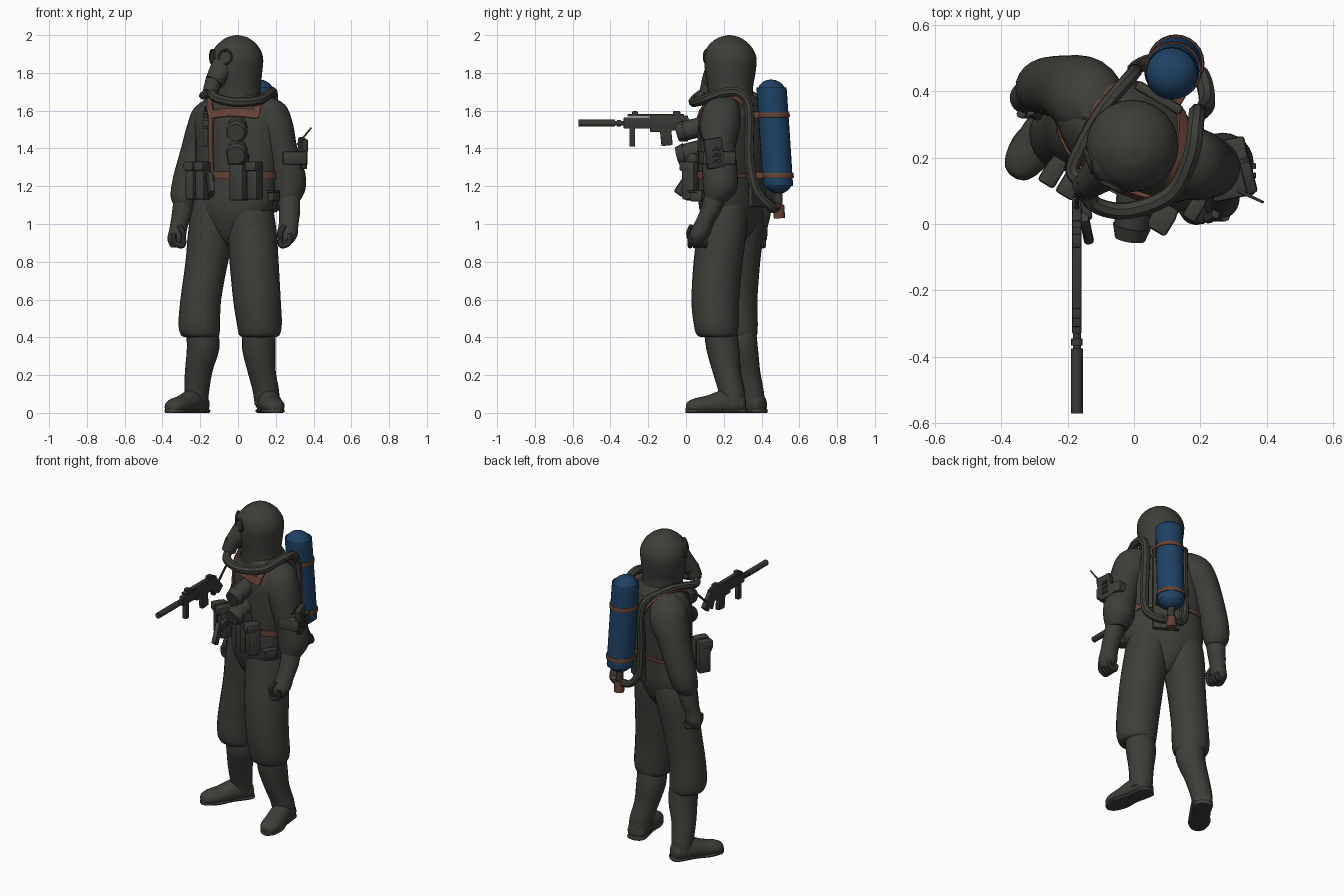
import bpy, bmesh, math
from mathutils import Vector, Matrix
from mathutils.bvhtree import BVHTree

if "Cube" in bpy.data.objects:
    bpy.data.objects.remove(bpy.data.objects["Cube"])


def make_material(name, red, green, blue):
    mat = bpy.data.materials.new(name)
    mat.use_nodes = True
    mat.diffuse_color = (red, green, blue, 1)
    mat.node_tree.nodes["Principled BSDF"].inputs["Base Color"].default_value = (red, green, blue, 1)
    return mat


SUIT = make_material("dark olive rubber", .047, .048, .04)
METAL = make_material("dark gunmetal", .038, .04, .034)
BLUE = make_material("tank blue", .013, .053, .127)
BROWN = make_material("brown leather", .135, .054, .037)
parts = []


def finish(name, bm, mat, matrix=None):
    """Turn a bmesh into a named object with one material."""
    if matrix:
        bm.transform(matrix)
    bmesh.ops.recalc_face_normals(bm, faces=bm.faces)
    mesh = bpy.data.meshes.new(name)
    bm.to_mesh(mesh)
    bm.free()
    mesh.materials.append(mat)
    ob = bpy.data.objects.new(name, mesh)
    bpy.context.collection.objects.link(ob)
    parts.append(ob)
    return ob


def smooth(rows, steps):
    """Catmull-Rom interpolation through rows of any width."""
    rows = [Vector(row) for row in rows]
    padded = [rows[0]] + rows + [rows[-1]]
    result = []
    for a, b, c, d in zip(padded, padded[1:], padded[2:], padded[3:]):
        for i in range(steps):
            t = i / steps
            result.append(b + (c - a) * t / 2 + (a * 2 - b * 5 + c * 4 - d) * t * t / 2
                          + (b * 3 - a - c * 3 + d) * t ** 3 / 2)
    return result + [rows[-1]]


def skin_rings(name, rings, mat, matrix=None):
    """Join closed rings of points into a capped solid that stays above the floor."""
    bm = bmesh.new()
    rings = [[bm.verts.new(p) for p in ring] for ring in rings]
    for low, high in zip(rings, rings[1:]):
        for i in range(len(low)):
            bm.faces.new((low[i - 1], low[i], high[i], high[i - 1]))
    bm.faces.new(rings[0])
    bm.faces.new(rings[-1])
    if matrix:
        bm.transform(matrix)
    for v in bm.verts:
        v.co.z = max(v.co.z, 0)
    return finish(name, bm, mat)


def loft(name, rows, mat, turn=0, matrix=None, sides=24):
    """Skin elliptical sections given as x, y, z, half width, half depth."""
    spin = Matrix.Rotation(turn, 3, 'Z')
    angles = [math.tau * i / sides for i in range(sides)]
    rings = [[Vector((x, y, z)) + spin @ Vector((max(wide, .003) * math.cos(a), max(deep, .003) * math.sin(a), 0))
              for a in angles] for x, y, z, wide, deep in smooth(rows, 4)]
    return skin_rings(name, rings, mat, matrix)


def limb(name, rows, mat=SUIT):
    return loft(name, [(x, y, z, r, r) for x, y, z, r in rows], mat)


def strap(name, points, surface, width):
    """Lay a flat ribbon along points onto a surface."""
    path = [surface.find_nearest(p)[:2] for p in smooth(points, 6)]
    rings = []
    for i, (spot, normal) in enumerate(path):
        along = path[min(i + 1, len(path) - 1)][0] - path[max(i - 1, 0)][0]
        side = normal.cross(along).normalized() * width / 2
        rings.append([spot + side - normal * .01, spot + side + normal * .009,
                      spot - side + normal * .009, spot - side - normal * .01])
    skin_rings(name, rings, BROWN)


def tube(name, points, radius, mat=SUIT, steps=6):
    """Sweep a round tube along points."""
    path = smooth(points, steps)
    curve = bpy.data.curves.new(name, 'CURVE')
    curve.dimensions = '3D'
    curve.bevel_depth = radius
    curve.bevel_resolution = 2
    curve.use_fill_caps = True
    spline = curve.splines.new('POLY')
    spline.points.add(len(path) - 1)
    for point, p in zip(spline.points, path):
        point.co = (*p, 1)
    temp = bpy.data.objects.new(name, curve)
    bpy.context.collection.objects.link(temp)
    mesh = bpy.data.meshes.new_from_object(temp.evaluated_get(bpy.context.evaluated_depsgraph_get()))
    bpy.data.objects.remove(temp)
    bm = bmesh.new()
    bm.from_mesh(mesh)
    bpy.data.meshes.remove(mesh)
    return finish(name, bm, mat)


def box(name, centre, size, mat=SUIT, turn=0, tilt=0, bevel=.01):
    bm = bmesh.new()
    bmesh.ops.create_cube(bm, size=1, matrix=Matrix.Diagonal((*size, 1)))
    bmesh.ops.bevel(bm, geom=bm.edges[:], offset=bevel, segments=2, affect='EDGES', profile=.5)
    return finish(name, bm, mat, Matrix.Translation(centre) @ Matrix.Rotation(turn, 4, 'Z')
                  @ Matrix.Rotation(tilt, 4, 'X'))


def cylinder(name, start, end, radius, mat=SUIT, tip=None):
    start, end = Vector(start), Vector(end)
    axis = end - start
    bm = bmesh.new()
    bmesh.ops.create_cone(bm, cap_ends=True, segments=20, radius1=radius,
                          radius2=radius if tip is None else tip, depth=axis.length)
    return finish(name, bm, mat, Matrix.Translation((start + end) / 2)
                  @ axis.to_track_quat('Z', 'Y').to_matrix().to_4x4())


# Torso, twisted towards the model's right
TWIST = math.radians(-31)
torso = loft("torso", [(-.03, .24, .89, .04, .05), (-.03, .24, .95, .12, .1), (-.025, .24, 1.08, .225, .145),
                       (-.01, .24, 1.25, .235, .145), (0, .245, 1.45, .245, .157), (0, .255, 1.57, .255, .155),
                       (0, .255, 1.64, .205, .125), (0, .24, 1.69, .11, .11)], SUIT, TWIST, sides=36)
skin = BVHTree.FromPolygons([v.co for v in torso.data.vertices], [p.vertices for p in torso.data.polygons])

# Baggy trouser legs, boots and feet
limb("left_trouser", [(.045, .21, 1.2, .1), (.06, .2, 1.08, .125), (.075, .19, .95, .13), (.085, .17, .8, .13),
                      (.1, .155, .6, .126), (.113, .16, .47, .119), (.113, .165, .41, .105), (.112, .175, .4, .07)])
limb("right_trouser", [(-.1, .28, 1.2, .1), (-.12, .285, 1.08, .125), (-.14, .285, .95, .125), (-.165, .28, .8, .113),
                       (-.197, .27, .6, .108), (-.205, .27, .47, .11), (-.2, .275, .41, .1), (-.195, .28, .4, .07)])
limb("left_boot", [(.112, .18, .45, .085), (.11, .195, .34, .088), (.125, .215, .22, .075),
                   (.147, .24, .12, .07), (.155, .25, .04, .066)])
limb("right_boot", [(-.19, .285, .45, .085), (-.185, .295, .34, .086), (-.208, .32, .22, .073),
                    (-.218, .345, .12, .066), (-.22, .36, .04, .06)])


def foot(side, heel, toe):
    heel, toe = Vector((*heel, 0)), Vector((*toe, 0))
    forward, up = (toe - heel).normalized(), Vector((0, 0, 1))
    frame = Matrix((up.cross(forward), up, forward)).transposed().to_4x4()
    frame.translation = heel
    reach = (toe - heel).length
    loft(side + "_foot", [(0, .04, -.055, .02, .03), (0, .045, -.035, .055, .055), (0, .055, .05, .06, .07),
                          (0, .04, reach * .7, .062, .052), (0, .035, reach, .058, .043),
                          (0, .03, reach + .04, .036, .03), (0, .025, reach + .05, .01, .015)], SUIT, 0, frame)
    loft(side + "_sole", [(0, .01, -.06, .02, .016), (0, .01, -.035, .058, .018), (0, .01, reach * .4, .054, .018),
                          (0, .01, reach * .8, .066, .018), (0, .01, reach + .03, .045, .018),
                          (0, .01, reach + .052, .012, .015)], SUIT, 0, frame)


foot("left", (.155, .26), (.19, .05))
foot("right", (-.215, .365), (-.335, .185))

# Sleeves, gloves and curled hands
limb("left_sleeve", [(.13, .2, 1.68, .03), (.16, .19, 1.63, .09), (.183, .18, 1.53, .108), (.222, .17, 1.4, .092),
                     (.262, .18, 1.27, .094), (.268, .18, 1.18, .088), (.266, .16, 1.12, .06)])
limb("right_sleeve", [(-.12, .35, 1.67, .04), (-.135, .37, 1.61, .1), (-.155, .39, 1.52, .115), (-.205, .41, 1.4, .097),
                      (-.255, .415, 1.25, .088), (-.28, .41, 1.15, .077), (-.285, .4, 1.1, .055)])
limb("left_glove", [(.268, .165, 1.18, .06), (.273, .13, 1.07, .056), (.268, .095, 1.0, .052),
                    (.26, .07, .94, .055), (.255, .06, .9, .035)])
limb("right_glove", [(-.28, .4, 1.16, .058), (-.298, .395, 1.05, .053), (-.315, .385, .98, .047),
                     (-.326, .38, .92, .048), (-.325, .375, .875, .03)])
for side, x, y, inward in (("left", .245, .06, -1), ("right", -.31, .37, 1)):
    for i in range(4):
        fy = y - .038 + i * .026
        tube(side + "_finger", [(x - inward * .03, fy, .95), (x - inward * .025, fy, .9),
                                (x + inward * .015, fy, .885), (x + inward * .025, fy, .92)], .014)
    tube(side + "_thumb", [(x, y - .03, .99), (x + inward * .02, y - .045, .95), (x + inward * .02, y - .035, .91)], .014)

# Hood and mask, turned further right than the chest
hood_centre = Vector((-.005, .235, 0))
loft("hood", [(0, .24, 1.64, .125, .12), (0, .235, 1.72, .12, .12), (-.005, .235, 1.8, .133, .133),
              (-.005, .235, 1.88, .138, .138), (-.005, .23, 1.94, .113, .115), (-.005, .23, 1.982, .065, .067),
              (-.005, .23, 1.995, .03, .03), (-.005, .23, 2, .005, .005)], SUIT)
FACING = math.radians(49)


def face_point(angle, out, z):
    a = FACING + math.radians(angle)
    return hood_centre + Vector((-math.sin(a) * out, -math.cos(a) * out, z))


plate = face_point(0, .068, 0)
loft("mask_plate", [(plate.x, plate.y, z, r, r * .9) for z, r in
                    ((1.71, .03), (1.74, .065), (1.82, .083), (1.89, .085), (1.93, .065), (1.95, .02))], SUIT, -FACING)
cylinder("mask_snout", face_point(0, .095, 1.83), face_point(0, .165, 1.75), .068, SUIT, .048)
cylinder("mask_valve", face_point(0, .165, 1.765), face_point(0, .185, 1.7), .042)
for angle in (-22, 22):
    across = face_point(angle + 90, .036, 0) - hood_centre
    ring = [face_point(angle, .138, 1.885 + math.sin(t) * .036) + across * math.cos(t)
            for t in (math.tau * i / 16 for i in range(17))]
    tube("lens_rim", ring, .007, SUIT, steps=2)
    cylinder("lens", face_point(angle, .11, 1.885), face_point(angle, .138, 1.885), .036, SUIT)

# Breathing hoses from the mask round the neck and down beside the tank
tube("left_hose", [face_point(0, .18, 1.71), (-.12, .06, 1.67), (-.02, .04, 1.645), (.11, .09, 1.655), (.17, .2, 1.695),
                   (.185, .29, 1.69), (.19, .335, 1.6), (.2, .335, 1.35), (.22, .37, 1.18), (.2, .45, 1.09), (.14, .48, 1.09)], .026)
tube("right_hose", [face_point(0, .18, 1.71), (-.185, .16, 1.68), (-.15, .25, 1.69), (-.09, .35, 1.68), (-.005, .45, 1.6),
                    (.0, .46, 1.35), (.005, .47, 1.18), (.05, .49, 1.1), (.12, .49, 1.09)], .022)

# Air tank with rounded ends, two bands, carrier and valve
tank_top, tank_foot = Vector((.112, .45, 1.765)), Vector((.128, .49, 1.16))
tank_axis = tank_foot - tank_top


def tank_ring(t, radius):
    return (*(tank_top + tank_axis * t), radius)


dome = [(.132 * (1 - math.cos(a)), .08 * math.sin(a)) for a in (math.pi / 2 * i / 5 for i in range(6))]
limb("air_tank", [tank_ring(t, r) for t, r in dome + [(1 - t, r) for t, r in reversed(dome)]], BLUE)
for t in (.31, .84):
    limb("tank_band", [tank_ring(t + d, r) for d, r in ((-.02, .079), (-.018, .086), (.018, .086), (.02, .079))], BROWN)
    x, y, z, r = tank_ring(t, .03)
    box("tank_bracket", (x - .02, y - .08, z), (.1, .08, .035), BROWN, TWIST, bevel=.005)
box("carrier_plate", (.075, .38, 1.36), (.16, .03, .54), SUIT, TWIST)
cylinder("tank_valve", (.128, .49, 1.18), (.13, .49, 1.09), .022, METAL)
cylinder("valve_knob", (.13, .49, 1.1), (.13, .495, 1.03), .03, BROWN)
cylinder("valve_arm", (.08, .48, 1.095), (.19, .48, 1.095), .014, BROWN)

# Harness straps
strap("waist_belt", [(-.22, .3, 1.258), (-.17, .15, 1.258), (-.05, .09, 1.258), (.1, .06, 1.258),
                     (.19, .12, 1.258), (.17, .25, 1.258)], skin, .04)
strap("back_belt", [(.17, .25, 1.258), (.1, .35, 1.258), (-.05, .41, 1.258), (-.2, .38, 1.258), (-.22, .3, 1.258)], skin, .022)
strap("chest_strap", [(-.17, .14, 1.59), (-.05, .08, 1.6), (.04, .05, 1.595), (.1, .04, 1.59)], skin, .045)
strap("right_chest_strap", [(-.16, .14, 1.6), (-.17, .12, 1.45), (-.17, .12, 1.26)], skin, .03)
strap("left_shoulder_strap", [(.09, .04, 1.57), (.12, .13, 1.67), (.15, .25, 1.68), (.13, .37, 1.55)], skin, .035)
strap("right_shoulder_strap", [(-.16, .13, 1.58), (-.16, .22, 1.66), (-.1, .35, 1.67), (0, .42, 1.55)], skin, .035)

# Belt pouches and chest canisters
pouches = [(-.24, .165, 1.23, .05, .2), (-.185, .13, 1.23, .055, .2), (.005, .045, 1.25, .09, .25),
           (.09, .025, 1.23, .065, .2), (.19, .06, 1.15, .04, .06)]
for x, y, z, wide, tall in pouches:
    box("belt_pouch", (x, y, z), (wide, .075, tall), SUIT, TWIST)
    box("pouch_flap", (x - .008, y - .014, z + tall * .38), (wide + .006, .075, tall * .25), SUIT, TWIST)
box("holster", (-.145, -.005, 1.21), (.03, .06, .13), SUIT, .2, -.6)
box("holster_loop", (-.15, .07, 1.24), (.03, .12, .05), SUIT, .2)
for z in (1.5, 1.38):
    cylinder("canister", (.0, .1, z + .02), (-.008, -.015, z - .01), .052)
    cylinder("canister_rim", (-.006, -.005, z - .008), (-.012, -.045, z - .018), .058, SUIT, .046)

# Wrist device with keys and aerial
box("wrist_device", (.342, .15, 1.375), (.035, .1, .16), METAL, .25, .15)
box("device_cuff", (.285, .165, 1.35), (.13, .18, .07), SUIT, .2)
for i in range(3):
    for j in range(3):
        box("device_key", (.361, .118 + i * .028, 1.335 + j * .032), (.012, .018, .018), METAL, bevel=.003)
cylinder("aerial", (.315, .1, 1.42), (.388, .066, 1.51), .006, METAL, .004)

# Rifle held out along the front
GUN_X = -.172
cylinder("suppressor", (GUN_X, -.57, 1.534), (GUN_X, -.375, 1.534), .018, METAL)
cylinder("barrel", (GUN_X, -.38, 1.534), (GUN_X, -.3, 1.534), .012, METAL)
cylinder("muzzle_collar", (GUN_X, -.365, 1.534), (GUN_X, -.345, 1.534), .017, METAL)
gun = {"handguard": (-.25, 1.535, .16, .06, 0), "receiver": (-.09, 1.535, .2, .08, 0),
       "top_rail": (-.16, 1.575, .3, .014, 0), "front_sight": (-.27, 1.587, .03, .02, 0),
       "rear_sight": (-.05, 1.587, .04, .02, 0), "fore_grip": (-.285, 1.46, .03, .1, 0),
       "magazine": (-.105, 1.465, .06, .1, .1), "pistol_grip": (-.01, 1.5, .04, .09, .4),
       "stock": (.02, 1.51, .055, .11, .7), "trigger_guard": (-.16, 1.495, .06, .014, 0)}
for name, (y, z, length, height, tilt) in gun.items():
    box(name, (GUN_X, y, z), (.028, length, height), METAL, 0, tilt, .004)
tube("gun_sling", [(GUN_X, .03, 1.5), (GUN_X, .08, 1.55), (GUN_X, .16, 1.62)], .007, METAL)

for ob in bpy.context.selected_objects:
    ob.select_set(False)
for ob in parts:
    ob.select_set(True)
bpy.context.view_layer.objects.active = torso
bpy.ops.object.shade_smooth_by_angle(angle=math.radians(40))
